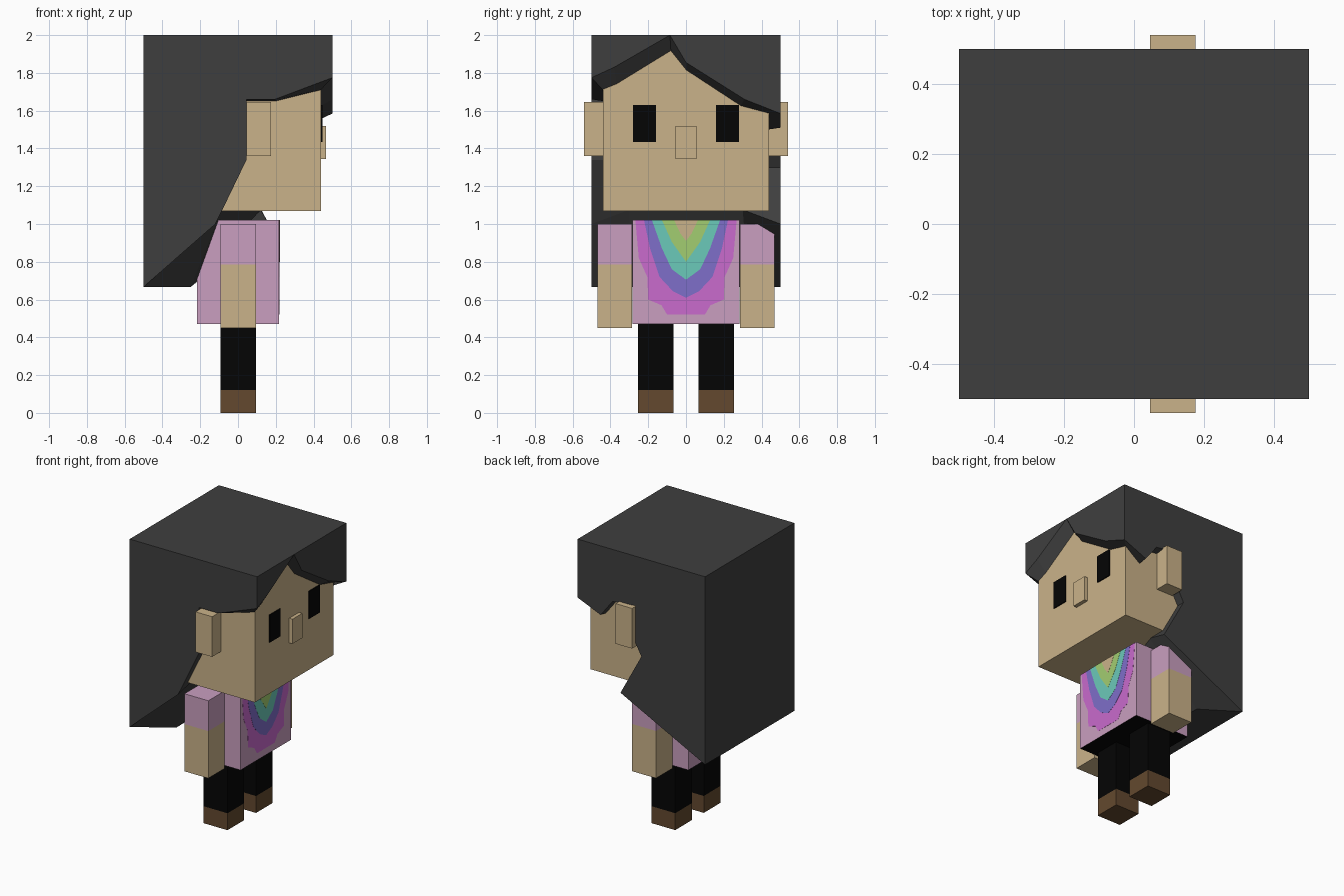
import bpy, bmesh

if "Cube" in bpy.data.objects:
    bpy.data.objects.remove(bpy.data.objects["Cube"])


def material(name, r, g, b):
    m = bpy.data.materials.new(name)
    m.diffuse_color = [(c / 255) ** 2.2 for c in (r, g, b)] + [1]
    m.use_nodes = True
    m.node_tree.nodes["Principled BSDF"].inputs["Base Color"].default_value = m.diffuse_color
    return m


HAIR = material("charcoal", 65, 65, 65)
SKIN = material("tan skin", 201, 177, 136)
PINK = material("dusty pink", 200, 157, 190)
MAGENTA = material("magenta", 200, 106, 204)
PURPLE = material("purple", 126, 110, 200)
TEAL = material("teal", 107, 200, 184)
GREEN = material("green", 161, 204, 112)
BLACK = material("black", 13, 13, 13)
BROWN = material("brown", 99, 74, 50)


def finish(bm, name, *mats):
    bmesh.ops.recalc_face_normals(bm, faces=bm.faces)
    me = bpy.data.meshes.new(name)
    bm.to_mesh(me)
    bm.free()
    for m in mats:
        me.materials.append(m)
    ob = bpy.data.objects.new(name, me)
    bpy.context.collection.objects.link(ob)
    return ob


def box(name, x, y, z, mat):
    bm = bmesh.new()
    bmesh.ops.create_cube(bm, size=1)
    for v in bm.verts:
        v.co = [(r[0] + r[1]) / 2 + c * (r[1] - r[0]) for r, c in zip((x, y, z), v.co)]
    return finish(bm, name, mat)


def pair(name, x, y, z, mat):
    box("right_" + name, x, (-y[1], -y[0]), z, mat)
    box("left_" + name, x, y, z, mat)


# Head with ears, eyes and nose (the face looks along +x)
box("head", (-0.44, 0.44), (-0.44, 0.44), (1.07, 1.95), SKIN)
pair("ear", (0.045, 0.175), (0.43, 0.54), (1.36, 1.645), SKIN)
pair("eye", (0.44, 0.447), (0.16, 0.28), (1.435, 1.63), BLACK)
box("nose", (0.43, 0.466), (-0.055, 0.055), (1.345, 1.52), SKIN)

# Arms with sleeves, legs with shoes
LIMB = (-0.0925, 0.0945)
pair("sleeve", LIMB, (0.285, 0.468), (0.785, 1.0), PINK)
pair("forearm", LIMB, (0.285, 0.468), (0.45, 0.785), SKIN)
pair("leg", LIMB, (0.067, 0.253), (0.12, 0.475), BLACK)
pair("shoe", LIMB, (0.067, 0.253), (0.0, 0.12), BROWN)

# Torso, with a black underside
torso = box("torso", (-0.217, 0.218), (-0.283, 0.283), (0.47, 1.02), PINK)
torso.data.materials.append(BLACK)
for p in torso.data.polygons:
    if p.normal.z < -0.5:
        p.material_index = 1

# Shirt print: nested mirrored plates, half profiles as (y, z)
prints = [
    ("magenta_band", MAGENTA, [(.268, 1.02), (.25, .82), (.205, .72), (.20, .60),
                               (.13, .57), (.10, .52), (0, .52)]),
    ("purple_band", PURPLE, [(.222, 1.02), (.19, .87), (.14, .72), (.07, .645), (0, .61)]),
    ("teal_band", TEAL, [(.18, 1.02), (.127, .87), (.075, .76), (0, .705)]),
    ("green_band", GREEN, [(.127, 1.02), (.075, .905), (0, .80)]),
    ("tan_centre", SKIN, [(.063, 1.02), (.03, .95), (0, .91)]),
]
for i, (name, mat, half) in enumerate(prints):
    bm = bmesh.new()
    outline = half + [(-y, z) for y, z in reversed(half[:-1])]
    face = bm.faces.new([bm.verts.new((0.217, y, z)) for y, z in outline])
    ext = bmesh.ops.extrude_face_region(bm, geom=[face])["geom"]
    for v in ext:
        if isinstance(v, bmesh.types.BMVert):
            v.co.x += 0.002 + 0.001 * i
    finish(bm, name, mat)

# Hair rim: outer edge on the 1-unit block, inner edge against the head
right_side = [((-.5, .667), (-.25, -.335, .667)),
              ((-.12, 1.0), (-.09, -.30, 1.075)),
              ((-.085, 1.07), (-.085, -.43, 1.075)),
              ((.045, 1.34), (.045, -.435, 1.34)),
              ((.045, 1.66), (.045, -.435, 1.65)),
              ((.195, 1.66), (.20, -.435, 1.65))]
fringe = [((-.5, 1.775), (-.44, 1.71)), ((-.38, 1.83), (-.365, 1.74)),
          ((-.085, 2.0), (-.08, 1.915)), ((0, 1.855), (0, 1.815)),
          ((.31, 1.66), (.29, 1.625)), ((.5, 1.585), (.44, 1.585))]
left_side = [((.32, 1.51), (.32, .435, 1.50)),
             ((.227, 1.63), (.227, .435, 1.62)),
             ((.045, 1.65), (.045, .435, 1.64)),
             ((.06, 1.41), (.06, .435, 1.41)),
             ((0, 1.30), (0, .435, 1.30)),
             ((.164, 1.0), (.12, .30, 1.075)),
             ((-.5, .667), (-.25, .335, .667))]
outer = ([(x, -.5, z) for (x, z), _ in right_side] + [(.5, y, z) for (y, z), _ in fringe]
         + [(x, .5, z) for (x, z), _ in left_side])
inner = ([p for _, p in right_side] + [(.438, y, z) for _, (y, z) in fringe]
         + [p for _, p in left_side])

bm = bmesh.new()
o = [bm.verts.new(p) for p in outer]
n = [bm.verts.new(p) for p in inner]
br, fr, fl, bl = [bm.verts.new((x, y, 2)) for x, y in
                  ((-.5, -.5), (.5, -.5), (.5, .5), (-.5, .5))]
a = len(right_side)
peak, b = a + 2, a + len(fringe) - 1
for loop in (
    [br, fr, o[peak], fl, bl],           # crown
    [br, bl, o[-1], o[0]],               # back
    o[:a + 1] + [fr, br],                # right side
    o[b:] + [bl, fl],                    # left side
    o[a:peak + 1] + [fr],                # fringe, right of the parting
    o[peak:b + 1] + [fl],                # fringe, left of the parting
    [o[0], n[0], n[-1], o[-1]],          # bottom
    [n[0], n[1], n[-2], n[-1]],          # inside, behind the torso
):
    bm.faces.new(loop)
for i in range(len(o) - 1):
    bm.faces.new([o[i], o[i + 1], n[i + 1], n[i]])
finish(bm, "hair", HAIR)
